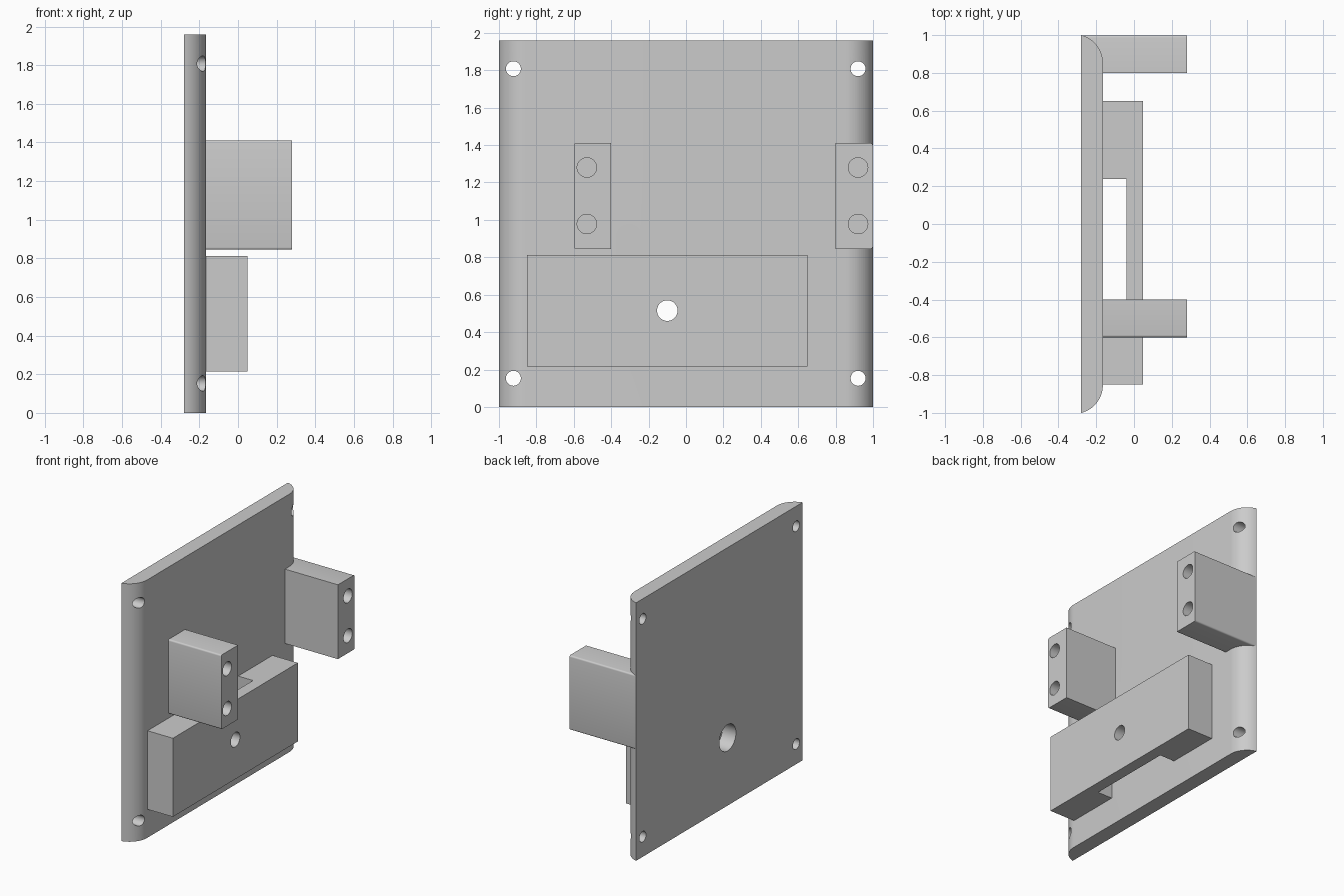
import bpy, bmesh, math
from mathutils import Matrix

cube = bpy.data.objects.get("Cube")
if cube:
    bpy.data.objects.remove(cube, do_unlink=True)

grey = bpy.data.materials.new("light grey")
grey.use_nodes = True
tone = (0.6, 0.6, 0.6, 1)
grey.diffuse_color = tone
grey.node_tree.nodes["Principled BSDF"].inputs["Base Color"].default_value = tone

BACK, FACE = -0.28, -0.165
HEIGHT = 1.96


def extrude(name, profile, z0, z1):
    """Solid prism from an (x, y) outline."""
    bm = bmesh.new()
    base = bm.faces.new([bm.verts.new((x, y, z0)) for x, y in profile])
    top = bmesh.ops.extrude_face_region(bm, geom=[base])["geom"]
    bmesh.ops.translate(bm, vec=(0, 0, z1 - z0),
                        verts=[v for v in top if isinstance(v, bmesh.types.BMVert)])
    bmesh.ops.recalc_face_normals(bm, faces=bm.faces)
    mesh = bpy.data.meshes.new(name)
    bm.to_mesh(mesh)
    bm.free()
    mesh.materials.append(grey)
    obj = bpy.data.objects.new(name, mesh)
    bpy.context.collection.objects.link(obj)
    return obj


def drill(obj, holes):
    """Cut holes along x, each given as (x0, x1, y, z, radius)."""
    bm = bmesh.new()
    for x0, x1, y, z, r in holes:
        place = Matrix.Translation(((x0 + x1) / 2, y, z)) @ Matrix.Rotation(math.pi / 2, 4, "Y")
        bmesh.ops.create_cone(bm, cap_ends=True, segments=40, radius1=r, radius2=r,
                              depth=x1 - x0, matrix=place)
    mesh = bpy.data.meshes.new(obj.name + "_cutter")
    bm.to_mesh(mesh)
    bm.free()
    mesh.materials.append(grey)
    cutter = bpy.data.objects.new(mesh.name, mesh)
    bpy.context.collection.objects.link(cutter)
    cut = obj.modifiers.new("holes", "BOOLEAN")
    cut.operation, cut.solver, cut.object = "DIFFERENCE", "EXACT", cutter
    bpy.ops.object.select_all(action="DESELECT")
    bpy.context.view_layer.objects.active = obj
    obj.select_set(True)
    bpy.ops.object.modifier_apply(modifier=cut.name)
    bpy.data.objects.remove(cutter, do_unlink=True)
    bpy.ops.object.shade_smooth_by_angle(angle=math.radians(35))


# Back plate with rounded side edges
radius, flat = 0.15, 0.854
start = math.acos((BACK - FACE + radius) / radius)
arc = [(FACE - radius + radius * math.cos(start * i / 16),
        flat + radius * math.sin(start * i / 16)) for i in range(17)]
plate = extrude("back_plate", [(x, -y) for x, y in reversed(arc)] + arc, 0, HEIGHT)
corners = [(-0.5, 0, y, z, 0.04) for y in (-0.923, 0.92) for z in (0.153, 1.808)]
drill(plate, corners + [(-0.5, 0, -0.1, 0.515, 0.1)])

# Wide lower block with a vertical channel behind it
bridge = extrude("lower_block", [
    (FACE, -0.85), (0.048, -0.85), (0.048, 0.65), (FACE, 0.65),
    (FACE, 0.238), (-0.04, 0.238), (-0.04, -0.438), (FACE, -0.438)], 0.215, 0.812)
drill(bridge, [(-0.3, 0.2, -0.1, 0.515, 0.055)])

# Two protruding lugs, softened on their outer long edges
for name, y0, y1, x0, outer, hole_y in (
        ("right_lug", -0.6, -0.4, FACE, -0.6, -0.53),
        ("left_lug", 0.8, 0.999, BACK + 0.002, 0.999, 0.92)):
    lug = extrude(name, [(x0, y0), (0.28, y0), (0.28, y1), (x0, y1)], 0.845, 1.41)
    bm = bmesh.new()
    bm.from_mesh(lug.data)
    edges = [e for e in bm.edges
             if all(abs(v.co.y - outer) < 0.001 for v in e.verts)
             and abs(e.verts[0].co.x - e.verts[1].co.x) > 0.1]
    bmesh.ops.bevel(bm, geom=edges, offset=0.012, segments=4, profile=0.5, affect="EDGES")
    bm.to_mesh(lug.data)
    bm.free()
    drill(lug, [(0.03, 0.4, hole_y, z, 0.052) for z in (0.978, 1.28)])
